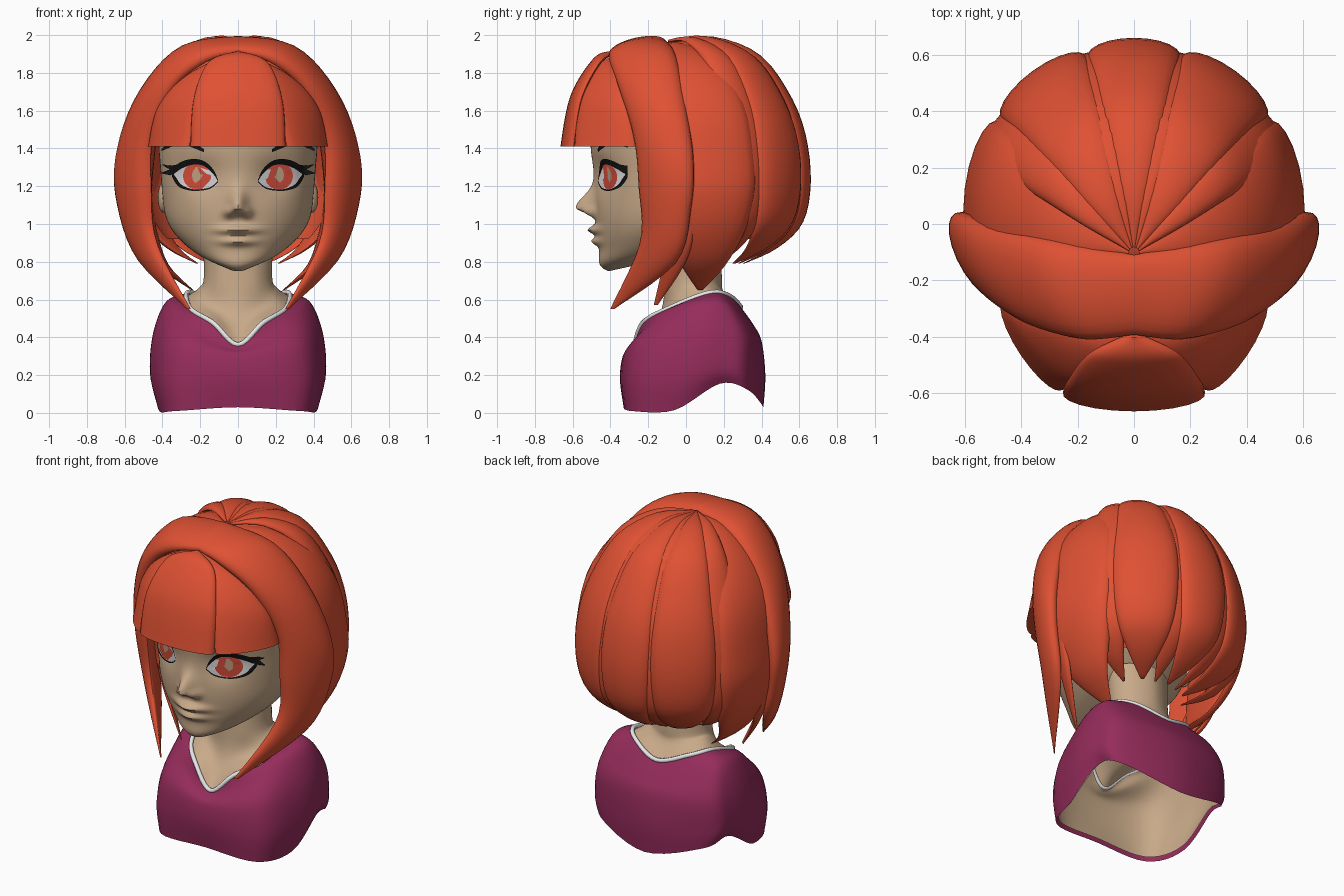
import bpy, bmesh, math
from mathutils import Vector

cube = bpy.data.objects.get("Cube")
if cube:
    bpy.data.objects.remove(cube, do_unlink=True)


def material(name, rgb):
    m = bpy.data.materials.new(name)
    m.use_nodes = True
    m.diffuse_color = (*rgb, 1)
    m.node_tree.nodes["Principled BSDF"].inputs["Base Color"].default_value = (*rgb, 1)
    return m


SKIN = material("skin", (.58, .40, .25))
HAIR = material("orange_hair", (.735, .082, .033))
SHIRT = material("plum_shirt", (.30, .025, .105))
TRIM = material("white_trim", (.8, .8, .8))
EYE = material("eye_white", (.75, .75, .76))
IRIS = material("red_iris", (.72, .075, .045))
BLACK = material("black_lash", (.006, .006, .006))


def spline(pts, n, closed=False):
    """Catmull-Rom samples through points of any dimension."""
    pts = [Vector(p) for p in pts]
    segs = len(pts) if closed else len(pts) - 1
    get = (lambda j: pts[j % len(pts)]) if closed else (lambda j: pts[max(0, min(j, segs))])
    out = []
    for i in range(n):
        t = i * segs / (n if closed else n - 1)
        k = min(int(t), segs - 1)
        f = t - k
        a, b, c, d = (get(k + j) for j in (-1, 0, 1, 2))
        out.append(b + (c - a) * (f / 2) + (a * 2 - b * 5 + c * 4 - d) * (f * f / 2)
                   + (b * 3 - a - c * 3 + d) * (f ** 3 / 2))
    return out


def loft(name, rings, mat, closed=True, caps=True):
    """Skin a list of equally long rings."""
    bm = bmesh.new()
    rows = [[bm.verts.new(p) for p in ring] for ring in rings]
    n = len(rows[0])
    for r, s in zip(rows, rows[1:]):
        for j in range(n if closed else n - 1):
            k = (j + 1) % n
            bm.faces.new((r[j], r[k], s[k], s[j]))
    if caps:
        bm.faces.new(rows[0])
        bm.faces.new(rows[-1])
    bmesh.ops.recalc_face_normals(bm, faces=bm.faces[:])
    finish(name, bm, mat)


def finish(name, bm, mat):
    me = bpy.data.meshes.new(name)
    bm.to_mesh(me)
    bm.free()
    me.materials.append(mat)
    for p in me.polygons:
        p.use_smooth = True
    me.set_sharp_from_angle(angle=math.radians(50))
    bpy.context.collection.objects.link(bpy.data.objects.new(name, me))


def flip(pts, s):
    return [(p[0] * s, p[1], p[2]) for p in pts]


# Head: rows of height, half width, front y, back depth
CENTRE = -.1
HEAD = spline([(.75, .09, -.41, .05), (.77, .17, -.445, .1), (.8, .235, -.46, .15), (.86, .3, -.46, .2),
               (.94, .355, -.47, .25), (1.03, .385, -.48, .3), (1.15, .4, -.485, .33), (1.28, .41, -.49, .36),
               (1.42, .42, -.505, .38), (1.56, .41, -.49, .38), (1.7, .34, -.38, .33), (1.8, .15, -.2, .15)], 90)


def features(x, z):
    """Nose, lips and eye sockets as a forward offset."""
    x = abs(x)
    g = lambda cx, cz, sx, sz, h: h * math.exp(-((x - cx) / sx) ** 2 - ((z - cz) / sz) ** 2)
    return (g(0, 1.085, .045, .032 if z < 1.085 else .085, .1) + g(.05, 1.06, .026, .026, .04)
            + g(0, .968, .095, .023, .048) + g(0, .908, .085, .022, .036) + g(.19, 1.25, .1, .09, -.035))


def face_y(x, z):
    for a, b in zip(HEAD, HEAD[1:]):
        if b[0] >= z:
            break
    r = a.lerp(b, (z - a[0]) / (b[0] - a[0]))
    c = math.sqrt(max(0, 1 - (x / r[1]) ** 2))
    return CENTRE - (CENTRE - r[2]) * c - features(x, z)


rings = []
for z, w, front, back in HEAD:
    ring = []
    tilt = .22 * max(0, 1 - (z - .75) / .35)
    for j in range(96):
        s = math.tau * j / 96
        t = s - .25 * math.sin(2 * s)
        x, c = w * math.sin(t), math.cos(t)
        y = CENTRE - (CENTRE - front) * c - features(x, z) if c > 0 else CENTRE - back * c
        ring.append((x, y, z + tilt * max(0, y - front)))
    rings.append(ring)
loft("head", rings, SKIN)


# Eyes, lashes and brows: thin plates following the face
def disc(name, cx, cz, a, b, tilt, off, mat, s):
    rings = []
    for r in (.05, .25, .5, .75, 1):
        ring = []
        for j in range(32):
            t = math.tau * j / 32
            x = cx + a * r * math.cos(t)
            z = cz + b * r * math.sin(t) + tilt * (x - cx)
            ring.append((x * s, face_y(x, z) - off, z))
        rings.append(ring)
    loft(name, rings, mat)


def strip(name, pts, off, s):
    rows = []
    for x, z, h in spline(pts, 28):
        rows.append([(x * s, min(face_y(x, z + d) - off, -.31), z + d) for d in (-h, 0, h)])
    loft(name, rows, BLACK, closed=False, caps=False)


for side, s in (("left", 1), ("right", -1)):
    disc(side + "_eye_white", .226, 1.252, .12, .07, .17, .003, EYE, s)
    disc(side + "_iris", .217, 1.254, .074, .072, 0, .005, IRIS, s)
    disc(side + "_pupil", .215, 1.258, .028, .045, 0, .008, SKIN, s)
    strip(side + "_upper_lash", [(.105, 1.228, .004), (.13, 1.275, .012), (.18, 1.32, .013), (.24, 1.329, .015),
                                 (.3, 1.311, .018), (.35, 1.278, .017), (.405, 1.27, .002)], .009, s)
    strip(side + "_lash_flick", [(.31, 1.31, .008), (.36, 1.3, .009), (.4, 1.315, .002)], .01, s)
    strip(side + "_lower_lash", [(.105, 1.225, .004), (.15, 1.19, .004), (.23, 1.179, .004),
                                 (.295, 1.196, .008), (.325, 1.225, .016), (.35, 1.265, .014)], .008, s)
    strip(side + "_brow", [(.18, 1.388, .008), (.22, 1.408, .012), (.3, 1.437, .014),
                           (.36, 1.418, .012), (.405, 1.392, .006)], .006, s)
    # Ear
    bm = bmesh.new()
    bmesh.ops.create_uvsphere(bm, u_segments=16, v_segments=10, radius=1)
    for v in bm.verts:
        v.co = (s * .395 + v.co.x * .03, -.02 + v.co.y * .06, 1.14 + v.co.z * .08)
    finish(side + "_ear", bm, SKIN)


# Bust: half rings from front to back, mirrored
def full_ring(half):
    return spline(list(half) + flip(half[-2:0:-1], -1), 60, closed=True)


def columns(rings, n):
    cols = [spline(c, n) for c in zip(*rings)]
    return list(zip(*cols))


body = [full_ring(h) for h in (
    [(0, -.33, .03), (.33, -.29, .01), (.42, -.06, .015), (.42, .18, .155), (.36, .33, .12), (0, .41, .03)],
    [(0, -.35, .18), (.35, -.29, .18), (.455, -.04, .19), (.455, .18, .24), (.38, .33, .22), (0, .42, .2)],
    [(0, -.335, .3), (.32, -.27, .36), (.435, -.03, .4), (.44, .18, .43), (.36, .33, .4), (0, .4, .38)],
    [(0, -.3, .335), (.25, -.2, .47), (.36, -.02, .56), (.375, .17, .59), (.3, .28, .53), (0, .355, .47)],
    [(0, -.27, .36), (.13, -.23, .475), (.25, -.1, .55), (.27, .12, .635), (.19, .23, .62), (0, .29, .56)])]
neck = [full_ring(h) for h in (
    [(0, -.14, .52), (.12, -.1, .56), (.2, -.03, .61), (.2, .08, .67), (.13, .17, .66), (0, .2, .64)],
    [(0, -.11, .7), (.1, -.09, .7), (.165, -.02, .71), (.178, .07, .72), (.12, .15, .72), (0, .19, .72)],
    [(0, -.1, .95), (.1, -.08, .95), (.18, -.02, .95), (.18, .07, .95), (.12, .14, .95), (0, .18, .95)])]
loft("shirt", columns(body, 25), SHIRT, caps=False)
inner = [[(p.x * .965, .05 + (p.y - .05) * .965, p.z + .02 - .05 * p.z) for p in r] for r in body]
loft("neck_and_chest", columns(inner + neck, 43), SKIN, caps=False)

trim = bpy.data.curves.new("neckline_trim", "CURVE")
trim.dimensions, trim.bevel_depth, trim.bevel_resolution = "3D", .013, 2
line = trim.splines.new("POLY")
line.points.add(len(body[-1]) - 1)
for point, p in zip(line.points, body[-1]):
    point.co = (*p, 1)
line.use_cyclic_u = True
trim.materials.append(TRIM)
bpy.context.collection.objects.link(bpy.data.objects.new("neckline_trim", trim))

# Hair cap beneath the locks, open at face and nape
bm = bmesh.new()
bmesh.ops.create_uvsphere(bm, u_segments=48, v_segments=28, radius=1)
for v in bm.verts:
    v.co = (v.co.x * .53, .06 + v.co.y * .5, 1.35 + v.co.z * .635)
for co, no in (((0, 0, 1.2), (0, 1, .6)), ((0, 0, .92), (0, 0, 1))):
    bmesh.ops.bisect_plane(bm, geom=bm.verts[:] + bm.edges[:] + bm.faces[:],
                           plane_co=co, plane_no=no, clear_inner=True)
finish("hair_cap", bm, HAIR)


def lock(name, edge_a, edge_b, bulge):
    """A rounded lock between two edge paths, swelling outward."""
    n = 32
    rings = []
    for a, b, w in zip(spline(edge_a, n), spline(edge_b, n), spline([(w, 0) for w in bulge], n)):
        ring = []
        for j in range(24):
            t = math.tau * j / 24
            p = a.lerp(b, (1 + math.cos(t)) / 2)
            out = Vector((p.x, p.y, p.z - min(p.z, 1.41))).normalized()
            k = math.sin(t)
            ring.append(p + out * max(w[0], .004) * k * (1 if k > 0 else .25))
        rings.append(ring)
    loft(name, rings, HAIR)


def crown_lock(name, azimuth, half, profile, scale=1):
    """A lock falling from the crown at an azimuth measured from the back."""
    edges, bulge = ([], []), []
    taper = (1, 1, 1, 1, 1, .96, .86, .6, .12)
    swell = (.01, .02, .035, .05, .05, .05, .045, .03, .008)
    origin = (-.1, -.05, .01, .04, .05, .05, .05, .05, .05)
    for (r, z), f, b, y in zip(profile, taper, swell, origin):
        r *= scale
        for edge, d in zip(edges, (-1, 1)):
            a = math.radians(azimuth + d * half * f)
            edge.append((r * math.sin(a), y + r * math.cos(a), z))
        bulge.append(b + r * (1 - math.cos(math.radians(half * f))))
    lock(name, *edges, bulge)


BACK = [(.02, 1.965), (.19, 1.965), (.36, 1.86), (.47, 1.65), (.54, 1.44), (.56, 1.2), (.52, 1.0), (.4, .87), (.25, .79)]
SIDE = [(.02, 1.95), (.2, 1.91), (.38, 1.78), (.5, 1.57), (.55, 1.3), (.55, 1.13), (.5, .95), (.4, .78), (.24, .65)]
crown_lock("back_lock", 0, 17.5, BACK)
lock("centre_bang", *[flip([(.02, -.39, 1.9), (.16, -.46, 1.85), (.235, -.555, 1.66), (.252, -.595, 1.41)], s)
                      for s in (1, -1)], (.02, .04, .06, .07))
for side, s in (("left", 1), ("right", -1)):
    crown_lock(side + "_rear_lock", s * 36.5, 20, BACK)
    crown_lock(side + "_side_lock", s * 84, 28, SIDE)
    crown_lock(side + "_inner_nape_lock", s * 18, 12, BACK, .95)
    crown_lock(side + "_inner_side_lock", s * 62, 14, BACK, .96)
    # Long swept lock framing the face
    lock(side + "_front_lock",
         flip([(0, -.39, 1.91), (.17, -.4, 1.86), (.34, -.35, 1.72), (.45, -.27, 1.46),
               (.46, -.245, 1.2), (.43, -.24, .9), (.25, -.4, .55)], s),
         flip([(0, -.11, 1.97), (.3, -.05, 1.88), (.5, 0, 1.63), (.6, .04, 1.35),
               (.6, .03, 1.1), (.5, -.05, .8), (.27, -.38, .55)], s),
         (.05, .09, .095, .095, .09, .065, .006))
    lock(side + "_under_lock",
         flip([(.45, -.1, 1.5), (.5, -.08, 1.2), (.45, -.1, .9), (.27, -.17, .57)], s),
         flip([(.5, .1, 1.5), (.57, .06, 1.2), (.49, .02, .85), (.29, -.15, .57)], s), (.02, .04, .04, .006))
    lock(side + "_side_bang",
         flip([(0, -.37, 1.89), (.08, -.45, 1.84), (.17, -.55, 1.66), (.25, -.58, 1.41)], s),
         flip([(.06, -.32, 1.89), (.3, -.32, 1.75), (.42, -.29, 1.6), (.46, -.25, 1.41)], s),
         (.01, .04, .06, .07))
